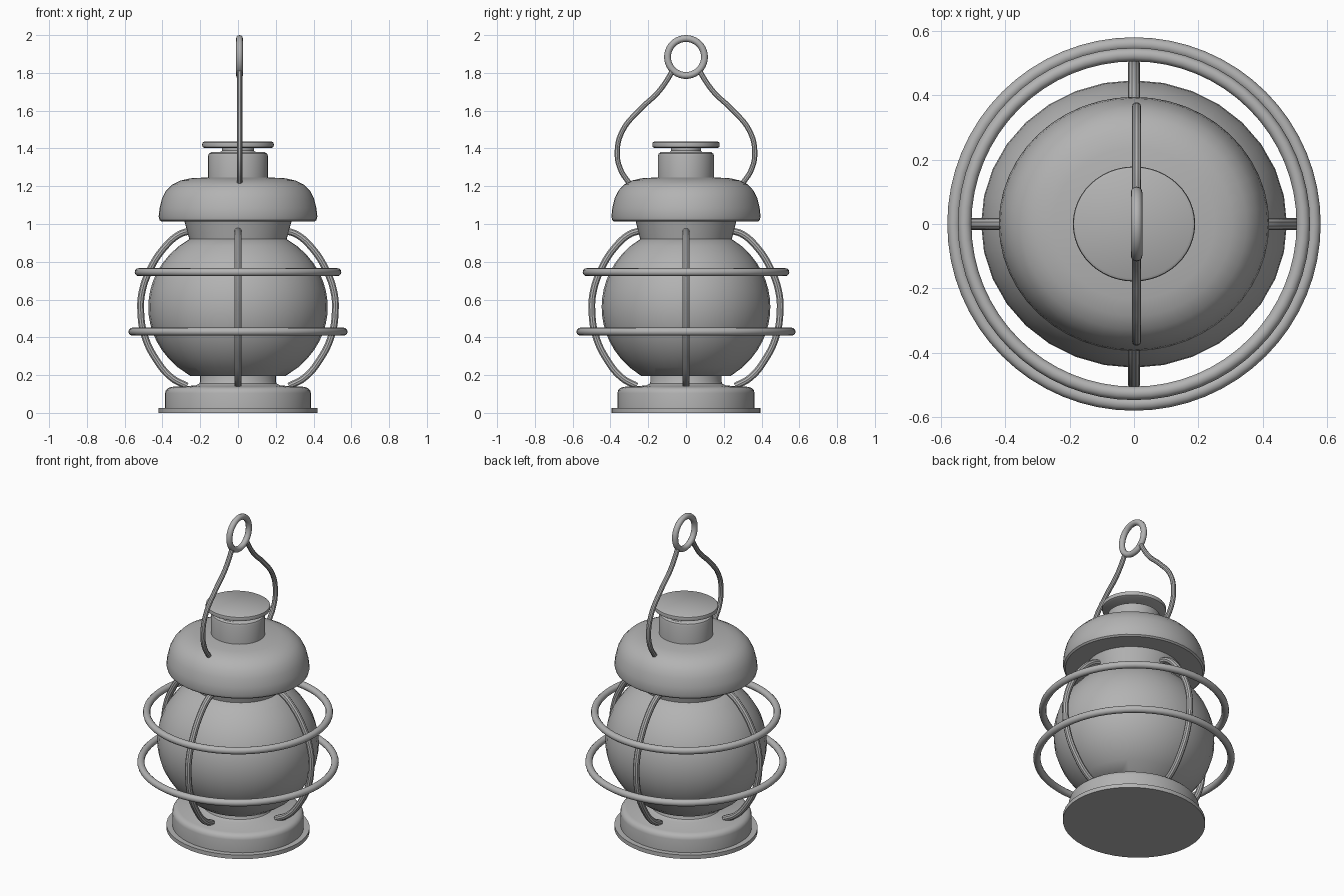
import bpy, bmesh, math

if "Cube" in bpy.data.objects:
    bpy.data.objects.remove(bpy.data.objects["Cube"])

SQUASH = 0.94  # body is slightly narrower in y

metal = bpy.data.materials.new("plain_grey")
metal.diffuse_color = (0.45, 0.45, 0.45, 1)
metal.use_nodes = True
metal.node_tree.nodes["Principled BSDF"].inputs["Base Color"].default_value = metal.diffuse_color


def finish(name, mesh):
    mesh.materials.clear()
    mesh.materials.append(metal)
    for p in mesh.polygons:
        p.use_smooth = True
    mesh.set_sharp_from_angle(angle=math.radians(35))
    ob = bpy.data.objects.new(name, mesh)
    bpy.context.collection.objects.link(ob)
    return ob


def lathe(name, profile, n=48, sy=SQUASH):
    """Revolve (radius, z) points listed bottom to top, with flat end caps."""
    bm = bmesh.new()
    rings = []
    for r, z in profile:
        rings.append([bm.verts.new((r * math.cos(2 * math.pi * i / n),
                                    r * sy * math.sin(2 * math.pi * i / n), z))
                      for i in range(n)])
    for a, b in zip(rings, rings[1:]):
        for i in range(n):
            j = (i + 1) % n
            bm.faces.new((a[i], a[j], b[j], b[i]))
    bm.faces.new(rings[0][::-1])
    bm.faces.new(rings[-1])
    mesh = bpy.data.meshes.new(name)
    bm.to_mesh(mesh)
    bm.free()
    return finish(name, mesh)


def torus(name, major, minor, fn, n=64, m=12):
    """Ring; fn places the local (u, v, w) coordinates."""
    bm = bmesh.new()
    vs = []
    for i in range(n):
        a = 2 * math.pi * i / n
        row = []
        for k in range(m):
            b = 2 * math.pi * k / m
            r = major + minor * math.cos(b)
            row.append(bm.verts.new(fn(r * math.cos(a), r * math.sin(a), minor * math.sin(b))))
        vs.append(row)
    for i in range(n):
        for k in range(m):
            i2, k2 = (i + 1) % n, (k + 1) % m
            bm.faces.new((vs[i][k], vs[i2][k], vs[i2][k2], vs[i][k2]))
    bmesh.ops.recalc_face_normals(bm, faces=bm.faces)
    mesh = bpy.data.meshes.new(name)
    bm.to_mesh(mesh)
    bm.free()
    return finish(name, mesh)


def tube(name, points, radius):
    """Round wire through the points, turned into a mesh."""
    cu = bpy.data.curves.new(name + "_path", 'CURVE')
    cu.dimensions = '3D'
    cu.bevel_depth = radius
    cu.bevel_resolution = 3
    cu.use_fill_caps = True
    cu.resolution_u = 6
    sp = cu.splines.new('BEZIER')
    sp.bezier_points.add(len(points) - 1)
    for bp, p in zip(sp.bezier_points, points):
        bp.co = p
        bp.handle_left_type = bp.handle_right_type = 'AUTO'
    tmp = bpy.data.objects.new(name + "_tmp", cu)
    bpy.context.collection.objects.link(tmp)
    dg = bpy.context.evaluated_depsgraph_get()
    mesh = bpy.data.meshes.new_from_object(tmp.evaluated_get(dg))
    bpy.data.objects.remove(tmp)
    return finish(name, mesh)


# Base with foot flange and neck
lathe("base", [(0.42, 0), (0.42, 0.025), (0.386, 0.025), (0.386, 0.105), (0.382, 0.12),
               (0.37, 0.132), (0.35, 0.138), (0.225, 0.145), (0.205, 0.155), (0.2, 0.165),
               (0.2, 0.21)])

# Glass globe: flattened sphere cut off at both ends
globe = []
for k in range(17):
    z = 0.195 + (0.93 - 0.195) * k / 16
    globe.append((0.475 * math.sqrt(1 - ((z - 0.56) / 0.43) ** 2), z))
lathe("globe", globe, n=32)

# Collar between globe and roof
lathe("collar", [(0.258, 0.92), (0.285, 1.02)])

# Domed roof
lathe("roof", [(0.405, 1.012), (0.415, 1.02), (0.42, 1.04), (0.415, 1.085), (0.402, 1.135),
               (0.382, 1.175), (0.35, 1.208), (0.305, 1.23), (0.25, 1.242), (0.1, 1.25)])

# Chimney, stem and cap disc
lathe("chimney", [(0.158, 1.23), (0.158, 1.36), (0.154, 1.372), (0.142, 1.38)])
lathe("cap_stem", [(0.1, 1.375), (0.085, 1.388), (0.085, 1.408)])
lathe("cap_disc", [(0.178, 1.403), (0.188, 1.408), (0.19, 1.42), (0.188, 1.431), (0.18, 1.436)])

# Guard hoops (true circles)
for label, z, major in (("lower", 0.43, 0.559), ("upper", 0.745, 0.526)):
    torus(label + "_guard_hoop", major, 0.021, lambda u, v, w, z=z: (u, v, w + z))

# Four curved guard bars
bar = [(0.25, 0.965), (0.31, 0.945), (0.39, 0.875), (0.465, 0.76), (0.508, 0.64), (0.515, 0.54),
       (0.495, 0.41), (0.435, 0.285), (0.35, 0.185), (0.27, 0.142)]
for label, dx, dy in (("right", 1, 0), ("left", -1, 0), ("back", 0, 0.967), ("front", 0, -0.967)):
    tube(label + "_guard_bar", [(r * dx, r * dy, z) for r, z in bar], 0.019)

# Carrying handle: two mirrored wires and a top ring
HX = 0.008
wire = [(0.30, 1.215), (0.345, 1.285), (0.364, 1.375), (0.338, 1.49), (0.24, 1.61),
        (0.15, 1.695), (0.105, 1.755), (0.072, 1.81)]
for label, s in (("back", 1), ("front", -1)):
    tube(label + "_handle_wire", [(HX, s * y, z) for y, z in wire], 0.0145)
torus("handle_ring", 0.098, 0.018, lambda u, v, w: (HX + w, u, v + 1.884), n=40)
